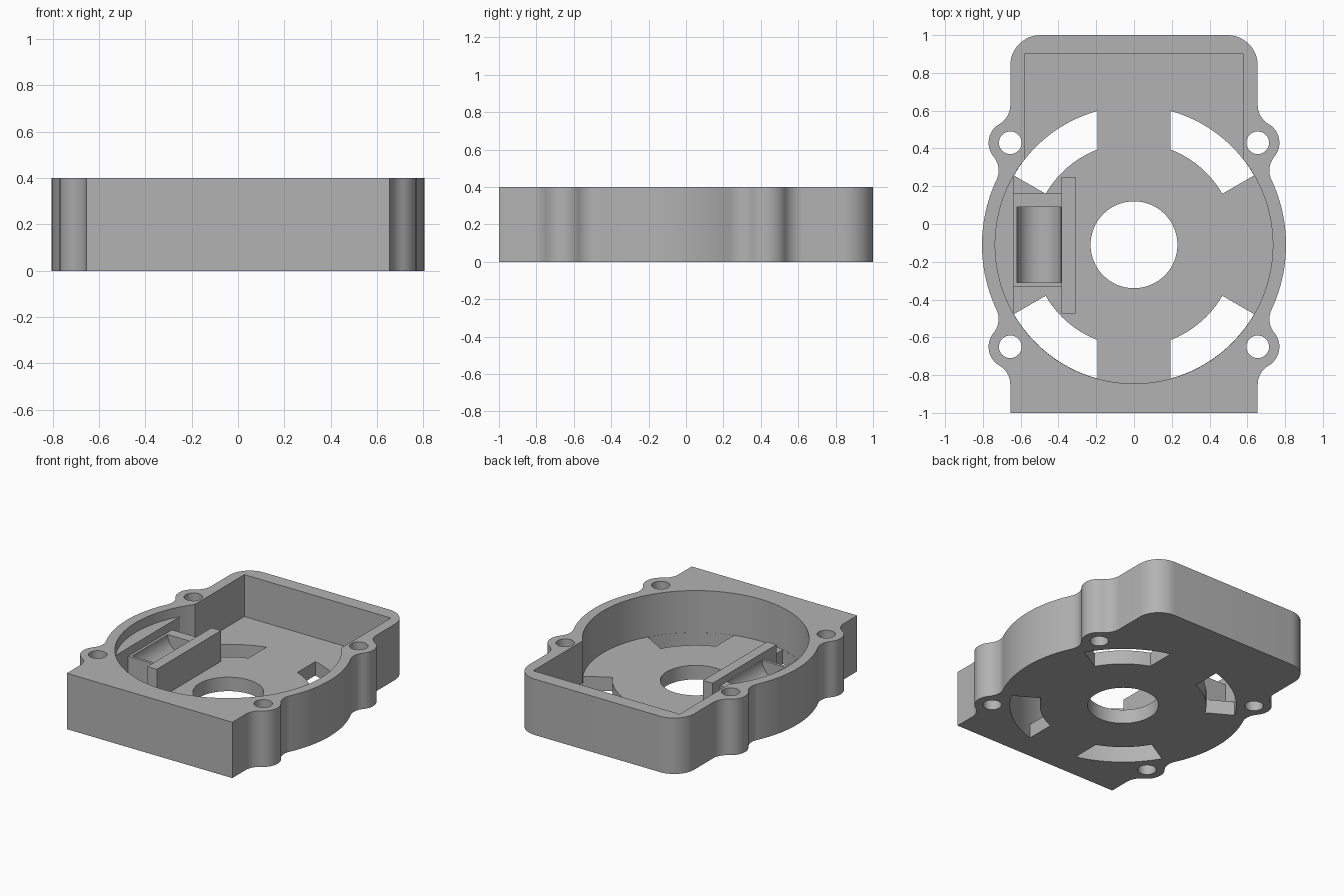
import bpy, bmesh, math
from mathutils import Vector

cube = bpy.data.objects.get("Cube")
if cube:
    bpy.data.objects.remove(cube, do_unlink=True)

grey = bpy.data.materials.new("plain_grey")
grey.use_nodes = True
grey.diffuse_color = (0.45, 0.45, 0.45, 1)
grey.node_tree.nodes["Principled BSDF"].inputs["Base Color"].default_value = (0.45, 0.45, 0.45, 1)

HEIGHT, FLOOR = 0.4, 0.1
CENTRE = Vector((0, -0.11))
BORE, SHELL = 0.735, 0.805
HALF, EAR_R = 0.655, 0.115
EAR = Vector((HALF, 0.54))          # relative to CENTRE
SLOT_ANGLE = math.radians(30)


def arc(c, r, a0, a1, n=12):
    return [Vector((c[0] + r * math.cos(a0 + (a1 - a0) * i / n),
                    c[1] + r * math.sin(a0 + (a1 - a0) * i / n))) for i in range(n + 1)]


def heading(v):
    return math.atan2(v.y, v.x)


def prism(name, pts, z0, z1):
    """Extrude a flat outline between two heights."""
    bm = bmesh.new()
    face = bm.faces.new([bm.verts.new((p[0], p[1], z0)) for p in pts])
    top = bmesh.ops.extrude_face_region(bm, geom=[face])["geom"]
    bmesh.ops.translate(bm, vec=(0, 0, z1 - z0),
                        verts=[v for v in top if isinstance(v, bmesh.types.BMVert)])
    bmesh.ops.recalc_face_normals(bm, faces=bm.faces)
    mesh = bpy.data.meshes.new(name)
    bm.to_mesh(mesh)
    bm.free()
    mesh.materials.append(grey)
    ob = bpy.data.objects.new(name, mesh)
    bpy.context.collection.objects.link(ob)
    return ob


def box(name, x0, x1, y0, y1, z0, z1):
    return prism(name, [(x0, y0), (x1, y0), (x1, y1), (x0, y1)], z0, z1)


def cut(ob, cutter):
    mod = ob.modifiers.new("cut", 'BOOLEAN')
    mod.object, mod.operation, mod.solver = cutter, 'DIFFERENCE', 'EXACT'
    bpy.context.view_layer.objects.active = ob
    bpy.ops.object.modifier_apply(modifier=mod.name)
    bpy.data.objects.remove(cutter, do_unlink=True)


# Side outline: shell arc, concave blend, screw ear, concave blend
reach, gap, d = SHELL + EAR_R, 2 * EAR_R, EAR.length
along = (d * d + reach * reach - gap * gap) / (2 * d)
a_low = heading(EAR) - math.acos(along / reach)
low = Vector((math.cos(a_low), math.sin(a_low))) * reach
high = EAR + Vector((EAR_R, EAR_R * math.sqrt(3)))
side = arc((0, 0), SHELL, 0, a_low)
side += arc(low, EAR_R, a_low + math.pi, heading(EAR - low))[1:]
side += arc(EAR, EAR_R, heading(low - EAR), heading(high - EAR))[1:]
side += arc(high, EAR_R, heading(EAR - high) + 2 * math.pi, math.pi)[1:]
upper = [p + CENTRE for p in side]
lower = [Vector((p.x, -p.y)) + CENTRE for p in reversed(side[1:])]
corner = 0.16
right = [Vector((HALF, -1))] + lower + upper
right += arc((HALF - corner, 1 - corner), corner, 0, math.pi / 2)
outline = right + [Vector((-p.x, p.y)) for p in reversed(right)]
housing = prism("housing", outline, 0, HEIGHT)

# Round bore opening into a rectangular bay at the back
bay = 0.58
a = math.acos(bay / BORE)
cavity = arc(CENTRE, BORE, math.pi - a, 2 * math.pi + a, 96) + [(bay, 0.9), (-bay, 0.9)]
cut(housing, prism("cavity_cutter", cavity, FLOOR, HEIGHT + 0.1))

# Central hole and screw holes
cut(housing, prism("hub_cutter", arc(CENTRE, 0.23, 0, 2 * math.pi, 64)[:-1], -0.1, 0.2))
for sx in (-1, 1):
    for sy in (-1, 1):
        spot = CENTRE + Vector((sx * EAR.x, sy * EAR.y))
        cut(housing, prism("screw_cutter", arc(spot, 0.06, 0, 2 * math.pi, 32)[:-1], -0.1, 0.5))

# Four curved floor slots
spoke, r_in, r_out = 0.193, 0.54, BORE - 0.001
slot = arc((0, 0), r_out, SLOT_ANGLE, math.acos(spoke / r_out), 20)
slot += arc((0, 0), r_in, math.acos(spoke / r_in), SLOT_ANGLE, 20)
for sx in (-1, 1):
    for sy in (-1, 1):
        pts = [CENTRE + Vector((sx * p.x, sy * p.y)) for p in slot]
        cut(housing, prism("slot_cutter", pts, -0.1, 0.2))

# Holder beside the bore: flat-faced wall pad, upright plate, troughed cradle
pad = prism("wall_pad", arc(CENTRE, BORE + 0.002, math.pi - SLOT_ANGLE,
                            math.pi + SLOT_ANGLE, 24), FLOOR - 0.02, 0.33)
plate = box("upright_plate", -0.385, -0.31, -0.475, 0.25, FLOOR - 0.02, 0.32)
cradle = box("cradle", -0.64, -0.38, -0.33, 0.165, FLOOR - 0.02, 0.27)
trough = prism("trough_cutter", arc((0, 0), 0.117, 0, 2 * math.pi, 48)[:-1], -0.2, 0.2)
trough.rotation_euler.x = math.pi / 2
trough.location = (-0.503, -0.11, 0.272)
bpy.context.view_layer.update()
cut(cradle, trough)

# Smooth curved walls, keep edges crisp
bpy.ops.object.select_all(action='DESELECT')
for ob in (housing, pad, plate, cradle):
    ob.select_set(True)
bpy.context.view_layer.objects.active = housing
bpy.ops.object.shade_smooth_by_angle(angle=math.radians(25))
